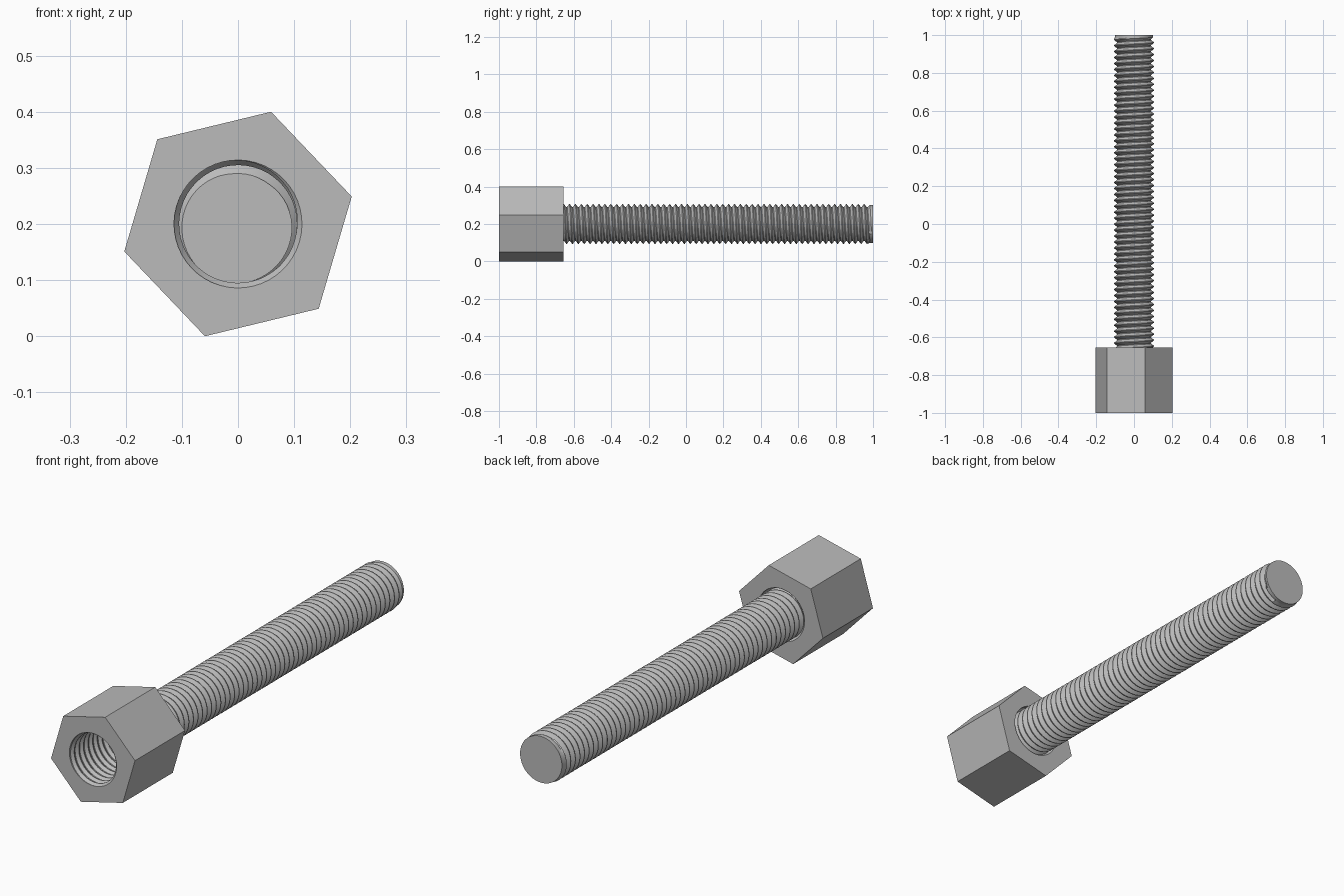
import bpy, bmesh, math

cube = bpy.data.objects.get("Cube")
if cube:
    bpy.data.objects.remove(cube, do_unlink=True)

SEGS = 48
PITCH = 0.0315
AXIS_Z = 0.2
TWIST = math.radians(16.4)      # turns the hexagon about the bolt axis
HEX_R = 0.2085

steel = bpy.data.materials.new("plain steel")
steel.use_nodes = True
GREY = (0.5, 0.5, 0.5, 1)
steel.diffuse_color = GREY
steel.node_tree.nodes["Principled BSDF"].inputs["Base Color"].default_value = GREY


def point(i, y, r):
    a = TWIST + math.tau * i / SEGS
    return (r * math.sin(a), y, AXIS_Z + r * math.cos(a))


def thread_radius(phase, root, crest):
    """Thread profile with a narrow flat at the root and at the crest."""
    d = abs((phase % 1) - 0.5) * 2
    t = min(1, max(0, (d - 0.12) / 0.76))
    return crest + (root - crest) * t


def ring(bm, y, radius):
    return [bm.verts.new(point(i, y, radius(i))) for i in range(SEGS)]


def bridge(bm, a, b):
    for i in range(SEGS):
        j = (i + 1) % SEGS
        bm.faces.new((a[i], a[j], b[j], b[i]))


def helix(bm, y0, y1, radius):
    """Right-handed helical skin, trimmed flat at both ends."""
    turns = math.ceil((y1 - y0) / PITCH)
    phases = (0.06, 0.44, 0.56, 0.94)
    columns = []
    for i in range(SEGS + 1):
        column = []
        for k in range(-2, turns + 2):
            for p in phases:
                y = y0 + PITCH * (k + p + i / SEGS)
                y = min(y1, max(y0, y))
                phase = (y - y0) / PITCH - i / SEGS
                column.append(bm.verts.new(point(i, y, radius(phase, y))))
        columns.append(column)
    for a, b in zip(columns, columns[1:]):
        for j in range(len(a) - 1):
            bm.faces.new((a[j], a[j + 1], b[j + 1], b[j]))


def finish(bm, name):
    bmesh.ops.remove_doubles(bm, verts=bm.verts, dist=0.00002)
    bmesh.ops.recalc_face_normals(bm, faces=bm.faces)
    mesh = bpy.data.meshes.new(name)
    bm.to_mesh(mesh)
    bm.free()
    mesh.materials.append(steel)
    obj = bpy.data.objects.new(name, mesh)
    bpy.context.collection.objects.link(obj)
    bpy.ops.object.select_all(action='DESELECT')
    obj.select_set(True)
    bpy.context.view_layer.objects.active = obj
    bpy.ops.object.shade_smooth_by_angle(angle=math.radians(25))


# Threaded rod, with a short plain collar at its free end
ROD_START, ROD_END = -0.70, 1.0


def rod_radius(phase, y):
    return 0.101 if y > ROD_END - 0.02 else thread_radius(phase, 0.09, 0.106)


bm = bmesh.new()
helix(bm, ROD_START, ROD_END, rod_radius)
for y in (ROD_START, ROD_END):
    rim = ring(bm, y, lambda i: rod_radius((y - ROD_START) / PITCH - i / SEGS, y))
    bm.faces.new(rim)
finish(bm, "threaded_rod")

# Hexagonal coupling nut with a chamfered, threaded through hole
NUT_FRONT, NUT_BACK = -1.0, -0.655
MOUTH = 0.114


def hole_radius(phase, y):
    depth = min(y - NUT_FRONT, NUT_BACK - y)
    return max(thread_radius(phase, 0.105, MOUTH), MOUTH - depth)


def hex_radius(i):
    a = math.radians((i * 360 / SEGS) % 60 - 30)
    return HEX_R * math.cos(math.radians(30)) / math.cos(a)


bm = bmesh.new()
helix(bm, NUT_FRONT, NUT_BACK, hole_radius)
outer = []
for y in (NUT_FRONT, NUT_BACK):
    rim = ring(bm, y, hex_radius)
    bridge(bm, rim, ring(bm, y, lambda i: MOUTH))
    outer.append(rim)
bridge(bm, *outer)
finish(bm, "hex_nut")
